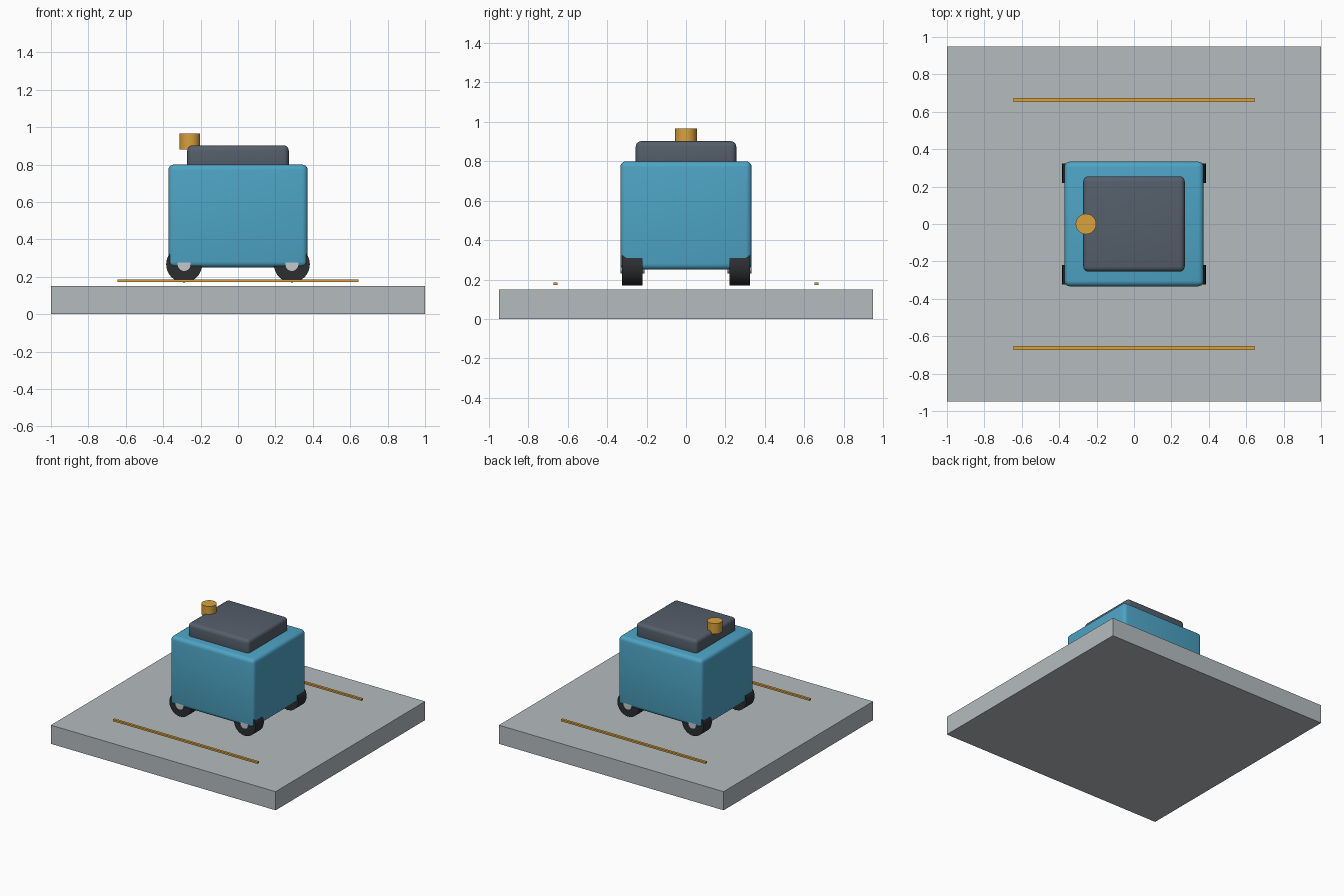
import bpy
from math import pi, radians

if "Cube" in bpy.data.objects:
    bpy.data.objects.remove(bpy.data.objects["Cube"])


def material(name, rgb):
    m = bpy.data.materials.new(name)
    m.diffuse_color = (*rgb, 1)
    m.use_nodes = True
    m.node_tree.nodes["Principled BSDF"].inputs["Base Color"].default_value = m.diffuse_color
    return m


STONE = material("pale_grey", (0.46, 0.50, 0.52))
BLUE = material("blue", (0.075, 0.37, 0.56))
SLATE = material("slate", (0.09, 0.113, 0.147))
AMBER = material("amber", (0.70, 0.36, 0.045))
RUBBER = material("rubber", (0.025, 0.027, 0.03))
METAL = material("metal", (0.55, 0.58, 0.60))


def finish(name, mat):
    ob = bpy.context.object
    ob.name = name
    ob.data.materials.append(mat)
    return ob


def box(name, center, size, mat, bevel=0):
    bpy.ops.mesh.primitive_cube_add(size=1, location=center)
    ob = finish(name, mat)
    ob.scale = size
    bpy.ops.object.transform_apply(location=False, rotation=False, scale=True)
    if bevel:
        mod = ob.modifiers.new("rounded_edges", 'BEVEL')
        mod.width = bevel
        mod.segments = 4
        bpy.ops.object.modifier_apply(modifier=mod.name)
        bpy.ops.object.shade_smooth_by_angle(angle=radians(35))
    return ob


def cylinder(name, center, radius, depth, mat, rot=(0, 0, 0)):
    bpy.ops.mesh.primitive_cylinder_add(vertices=32, radius=radius, depth=depth,
                                        location=center, rotation=rot)
    ob = finish(name, mat)
    bpy.ops.object.shade_smooth_by_angle(angle=radians(35))
    return ob


# Display base and guide strips hovering just above it
box("base_slab", (0, 0, 0.075), (2, 1.9, 0.15), STONE)
for side, y in (("front", -0.663), ("back", 0.663)):
    box(f"{side}_guide_strip", (0, y, 0.179), (1.286, 0.02, 0.014), AMBER)

# Rounded body, lid and beacon
box("body", (0, 0, 0.525), (0.745, 0.667, 0.55), BLUE, 0.03)
box("lid", (0, 0, 0.835), (0.543, 0.51, 0.135), SLATE, 0.028)
cylinder("beacon", (-0.257, 0, 0.923), 0.055, 0.085, AMBER)

# Four wheels with hubs, tucked under the body
for end, x in (("left", -0.288), ("right", 0.288)):
    for side, y in (("front", -0.272), ("back", 0.272)):
        pos = (x, y, 0.266)
        cylinder(f"{side}_{end}_wheel", pos, 0.096, 0.105, RUBBER, (pi / 2, 0, 0))
        cylinder(f"{side}_{end}_hub", pos, 0.035, 0.121, METAL, (pi / 2, 0, 0))
